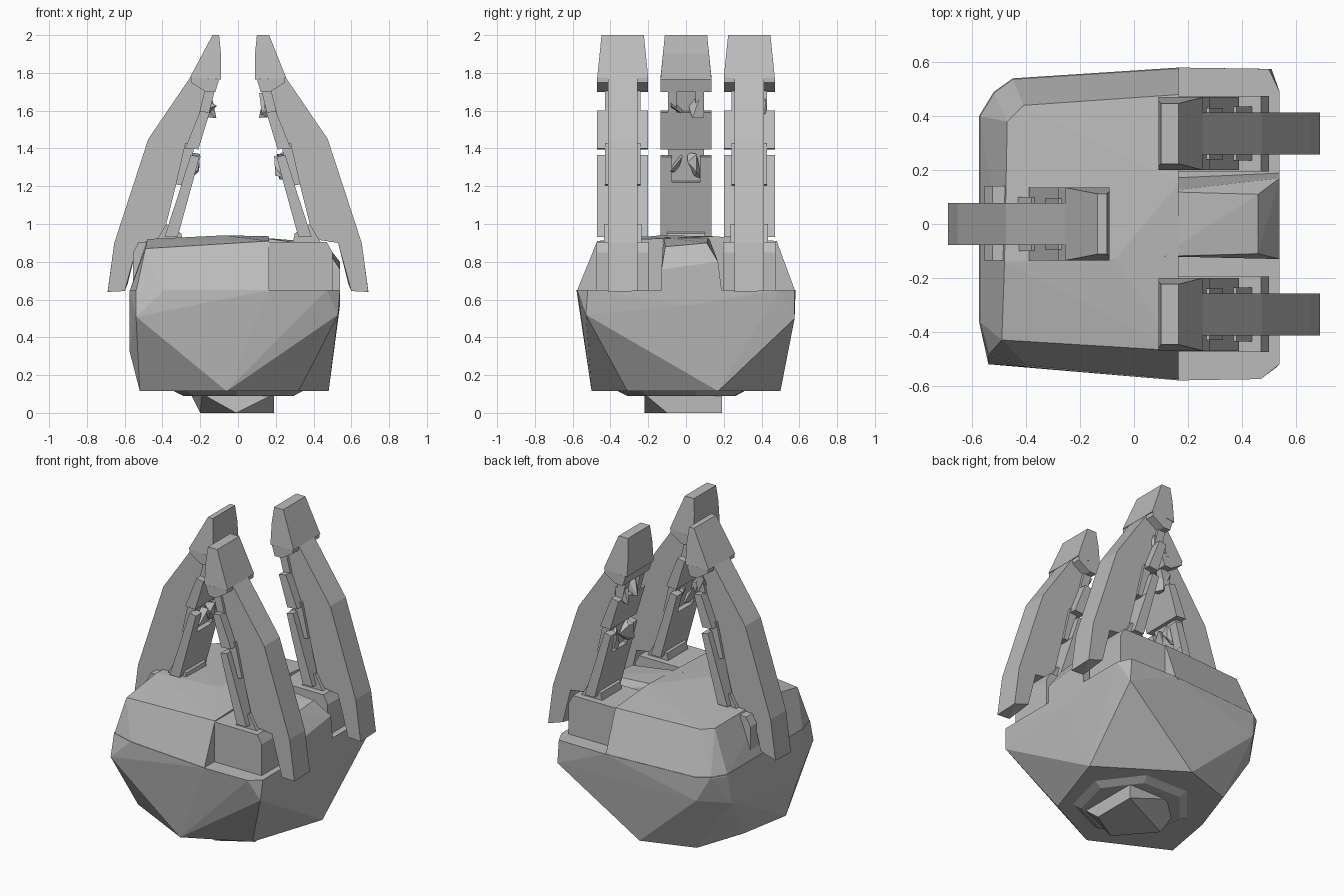
import bpy, bmesh, math, random
from mathutils import Vector

random.seed(4)
cube = bpy.data.objects.get("Cube")
if cube:
    bpy.data.objects.remove(cube, do_unlink=True)

stone = bpy.data.materials.new("grey stone")
stone.use_nodes = True
GREY = (0.5, 0.5, 0.5, 1)
stone.diffuse_color = GREY
bsdf = stone.node_tree.nodes["Principled BSDF"]
bsdf.inputs["Base Color"].default_value = GREY
bsdf.inputs["Roughness"].default_value = 0.8


def finish(name, bm):
    bmesh.ops.recalc_face_normals(bm, faces=bm.faces)
    mesh = bpy.data.meshes.new(name)
    bm.to_mesh(mesh)
    bm.free()
    mesh.materials.append(stone)
    obj = bpy.data.objects.new(name, mesh)
    bpy.context.collection.objects.link(obj)
    return obj


def hull(name, points):
    """Faceted solid wrapped around a few points."""
    bm = bmesh.new()
    for p in points:
        bm.verts.new(p)
    res = bmesh.ops.convex_hull(bm, input=bm.verts)
    junk = {v for v in res["geom_interior"] + res["geom_unused"]
            if isinstance(v, bmesh.types.BMVert)}
    bmesh.ops.delete(bm, geom=list(junk), context='VERTS')
    bmesh.ops.dissolve_limit(bm, angle_limit=0.02, verts=bm.verts, edges=bm.edges)
    return finish(name, bm)


def prism(name, profile, v0, v1, place):
    """Side profile of (outward, height) pairs pulled across the width."""
    bm = bmesh.new()
    a = [bm.verts.new(place(u, v0, z)) for u, z in profile]
    b = [bm.verts.new(place(u, v1, z)) for u, z in profile]
    bm.faces.new(a)
    bm.faces.new(b[::-1])
    for i in range(len(a)):
        j = (i + 1) % len(a)
        bm.faces.new((a[i], b[i], b[j], a[j]))
    return finish(name, bm)


# Palm: heptagon base twisting into a squarish middle, flat ledge on top
base = [(0.32, -0.31), (0.48, 0.17), (-0.02, 0.50), (-0.35, 0.39),
        (-0.46, 0.07), (-0.52, -0.27), (-0.06, -0.50)]
middle = [(-0.54, -0.52, 0.51), (0.53, -0.53, 0.52), (0.54, 0.02, 0.57),
          (0.51, 0.575, 0.50), (-0.45, 0.54, 0.50), (-0.575, 0.36, 0.45), (-0.575, -0.30, 0.33)]
rim = [(-0.575, 0.40), (-0.52, 0.49), (-0.45, 0.54), (0.165, 0.58), (0.50, 0.575),
       (0.54, 0.49), (0.54, -0.52), (0.47, -0.575), (0.165, -0.58), (-0.39, -0.53),
       (-0.54, -0.485), (-0.575, -0.36)]
hull("palm_lower", [(x, y, 0.115) for x, y in base] + middle + [(x, y, 0.65) for x, y in rim])

# Raised half of the palm, bevelled towards the top
raised_rim = [p for p in rim if p[0] < 0.17]
crown = [(0.165, -0.47, 0.91), (-0.49, -0.43, 0.87), (-0.48, -0.14, 0.92), (-0.47, 0.38, 0.91),
         (-0.41, 0.44, 0.91), (0.165, 0.48, 0.91), (0.165, 0.15, 0.935), (-0.07, -0.13, 0.94)]
hull("palm_upper", [(x, y, 0.64) for x, y in raised_rim] + crown)

# Wedge of palm between the two paired fingers
hull("palm_bridge", [(0.1, -0.12, 0.64), (0.1, 0.17, 0.64), (0.54, -0.13, 0.64), (0.54, 0.19, 0.64),
                     (0.1, -0.12, 0.93), (0.1, 0.12, 0.93), (0.46, -0.11, 0.88), (0.46, 0.11, 0.90),
                     (0.54, -0.13, 0.76), (0.54, 0.17, 0.80)])

# Broken wrist stub underneath
hull("wrist_plate", [(r * math.cos(a), r * math.sin(a) - 0.01, z)
                     for a in [i * math.tau / 7 + 0.2 for i in range(7)]
                     for r, z in ((0.30, 0.09), (0.36, 0.12))])
hull("wrist_shard", [(-0.20, 0.0, 0), (-0.01, -0.22, 0), (0.19, -0.1, 0), (0.19, 0.19, 0),
                     (-0.25, 0.05, 0.1), (-0.19, -0.2, 0.1), (0.19, -0.22, 0.1),
                     (0.19, 0.19, 0.1), (-0.1, 0.19, 0.1)])

# Finger side profiles, measured outward from the middle of the hand
SPINE = [(0.655, 0.90), (0.53, 0.90), (0.40, 0.92), (0.28, 1.40), (0.20, 1.55),
         (0.15, 1.74), (0.25, 1.78), (0.475, 1.45)]
PLATES = [[(0.32, 0.93), (0.24, 1.22), (0.29, 1.235), (0.39, 0.93)],
          [(0.21, 1.395), (0.15, 1.59), (0.20, 1.60), (0.28, 1.40)],
          [(0.12, 1.70), (0.10, 1.765), (0.25, 1.775), (0.25, 1.75), (0.17, 1.70)]]
LOWER_RAIL = [(0.245, 1.20), (0.205, 1.355), (0.25, 1.365), (0.30, 1.21)]
UPPER_RAIL = [(0.16, 1.56), (0.12, 1.72), (0.17, 1.73), (0.21, 1.57)]
CORE = [(0.27, 1.20), (0.23, 1.42), (0.28, 1.43), (0.33, 1.21)]


def finger(label, side, yc, tip_outer):
    def place(u, v, z):
        return (side * u, yc + v, z)

    # Narrow outer spine ending in a skewed spur
    prism(label + "_spine", SPINE, -0.078, 0.078, place)
    spur = [(0.655, -0.078, 0.90), (0.655, 0.078, 0.90), (0.53, -0.078, 0.90), (0.53, 0.078, 0.90),
            (0.69, -0.078, 0.64), (0.69, 0.078, 0.645), (0.60, -0.078, 0.645), (0.585, 0.078, 0.68)]
    hull(label + "_spur", [place(*p) for p in spur])
    # Wide armour plates on the gripping side
    for i, prof in enumerate(PLATES):
        prism(f"{label}_plate_{i + 1}", prof, -0.135, 0.135, place)
    # Paired rails bridging the gaps, with a core behind the lower one
    for s in (-1, 1):
        prism(label + "_lower_rail", LOWER_RAIL, s * 0.075, s * 0.135, place)
        prism(label + "_upper_rail", UPPER_RAIL, s * 0.05, s * 0.095, place)
    prism(label + "_core", CORE, -0.095, 0.095, place)
    # Tapered fingertip
    tip = [(0.09, 0.135, 1.765), (0.255, 0.135, 1.775), (0.09, 0.122, 1.90),
           (0.10, 0.112, 2.0), (tip_outer, 0.112, 2.0)]
    hull(label + "_tip", [place(u, s * v, z) for u, v, z in tip for s in (-1, 1)])
    # Splintered joints in the gaps between plates
    for u, z in ((0.25, 1.31), (0.17, 1.64)):
        for v in (-0.05, 0.05):
            c = Vector(place(u, v, z))
            hull(label + "_splinter", [c + Vector((random.uniform(-0.06, 0.06),
                                                   random.uniform(-0.05, 0.05),
                                                   random.uniform(-0.08, 0.08))) for _ in range(8)])
    # Low hinge where the plates meet the palm
    prism(label + "_hinge", [(0.29, 0.90), (0.30, 0.95), (0.38, 1.0), (0.44, 0.90)],
          -0.10, 0.10, place)


finger("right_finger", -1, 0.0, 0.135)
finger("back_left_finger", 1, 0.335, 0.165)
finger("front_left_finger", 1, -0.335, 0.165)


# Knuckle blocks that hold the fingers
def knuckle(name, side, inner, outer, y0, y1):
    prof = [(inner, 0.64), (inner, 0.905), (outer - 0.03, 0.905), (outer, 0.85), (outer, 0.64)]
    prism(name, prof, y0, y1, lambda u, v, z: (side * u, v, z))


knuckle("front_left_knuckle", 1, 0.165, 0.50, -0.475, -0.195)
knuckle("back_left_knuckle", 1, 0.165, 0.50, 0.195, 0.475)
knuckle("right_knuckle", -1, 0.10, 0.555, -0.135, 0.14)
